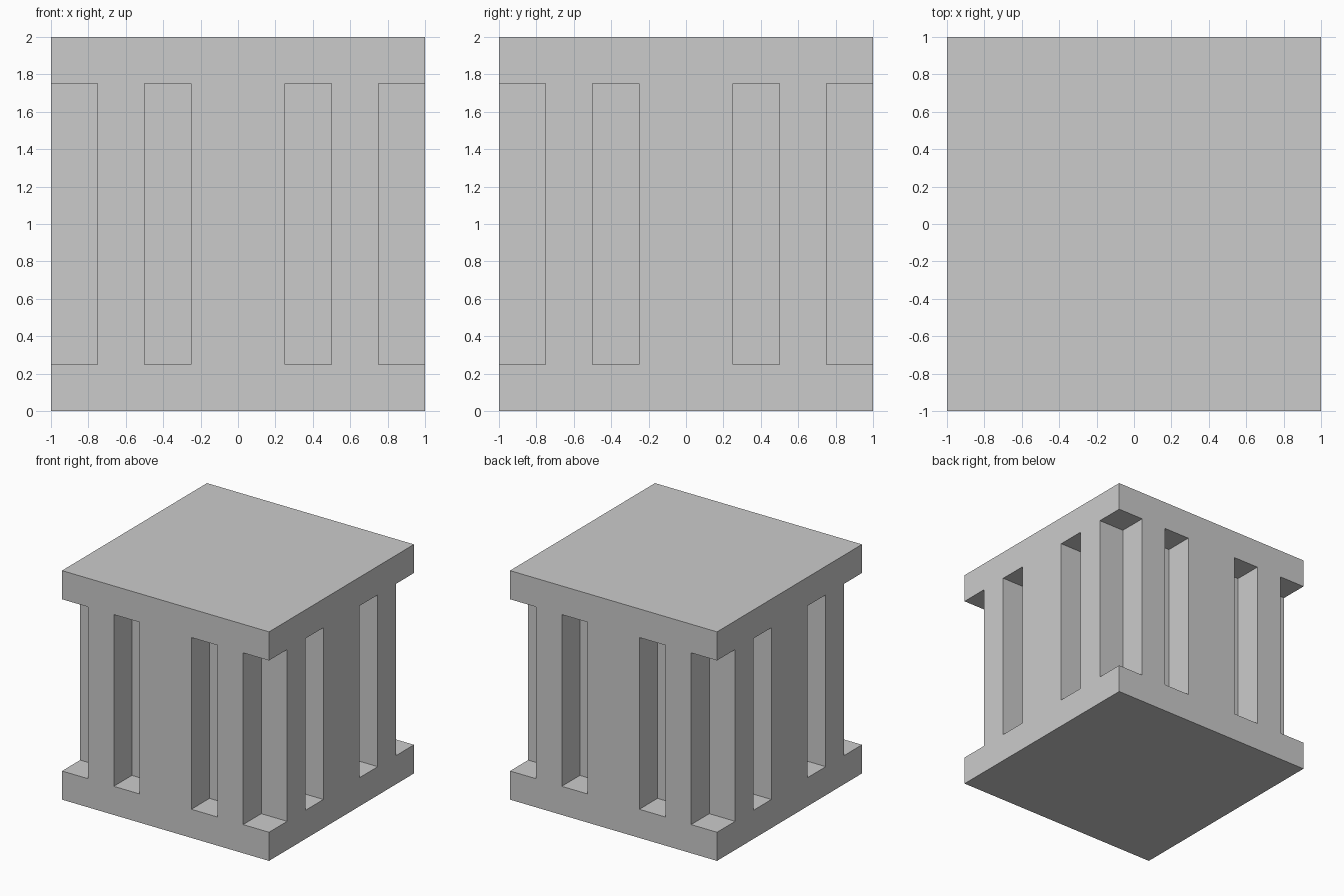
import bpy, bmesh
from mathutils import Matrix, Vector

if "Cube" in bpy.data.objects:
    bpy.data.objects.remove(bpy.data.objects["Cube"])


def add_box(bm, lo, hi):
    lo, hi = Vector(lo), Vector(hi)
    size = hi - lo
    m = Matrix.Translation((lo + hi) / 2) @ Matrix.Diagonal((size.x, size.y, size.z, 1))
    bmesh.ops.create_cube(bm, size=1, matrix=m)


def make_object(name, bm):
    mesh = bpy.data.meshes.new(name)
    bm.to_mesh(mesh)
    bm.free()
    obj = bpy.data.objects.new(name, mesh)
    bpy.context.collection.objects.link(obj)
    return obj


# Solid block
bm = bmesh.new()
add_box(bm, (-1, -1, 0), (1, 1, 2))
block = make_object("slotted_block", bm)

# Cutters: per side two upright slots and one corner notch, turned four times
Z0, Z1, D, OUT = 0.25, 1.75, 0.75, 1.2
bm = bmesh.new()
for k in range(4):
    part = bmesh.new()
    add_box(part, (-0.5, -OUT, Z0), (-0.25, -D, Z1))
    add_box(part, (0.25, -OUT, Z0), (0.5, -D, Z1))
    add_box(part, (D, -OUT, Z0), (OUT, -D, Z1))
    turn = Matrix(((0, -1, 0), (1, 0, 0), (0, 0, 1)))
    for _ in range(k):
        bmesh.ops.transform(part, matrix=turn.to_4x4(), verts=part.verts)
    tmp = bpy.data.meshes.new("tmp")
    part.to_mesh(tmp)
    part.free()
    bm.from_mesh(tmp)
    bpy.data.meshes.remove(tmp)
cutter = make_object("slot_cutter", bm)
cutter.hide_render = True

# Carve the slots and bake the result
mod = block.modifiers.new("slots", "BOOLEAN")
mod.operation = "DIFFERENCE"
mod.solver = "EXACT"
mod.object = cutter
bpy.context.view_layer.objects.active = block
block.select_set(True)
bpy.ops.object.modifier_apply(modifier=mod.name)
bpy.data.objects.remove(cutter)
